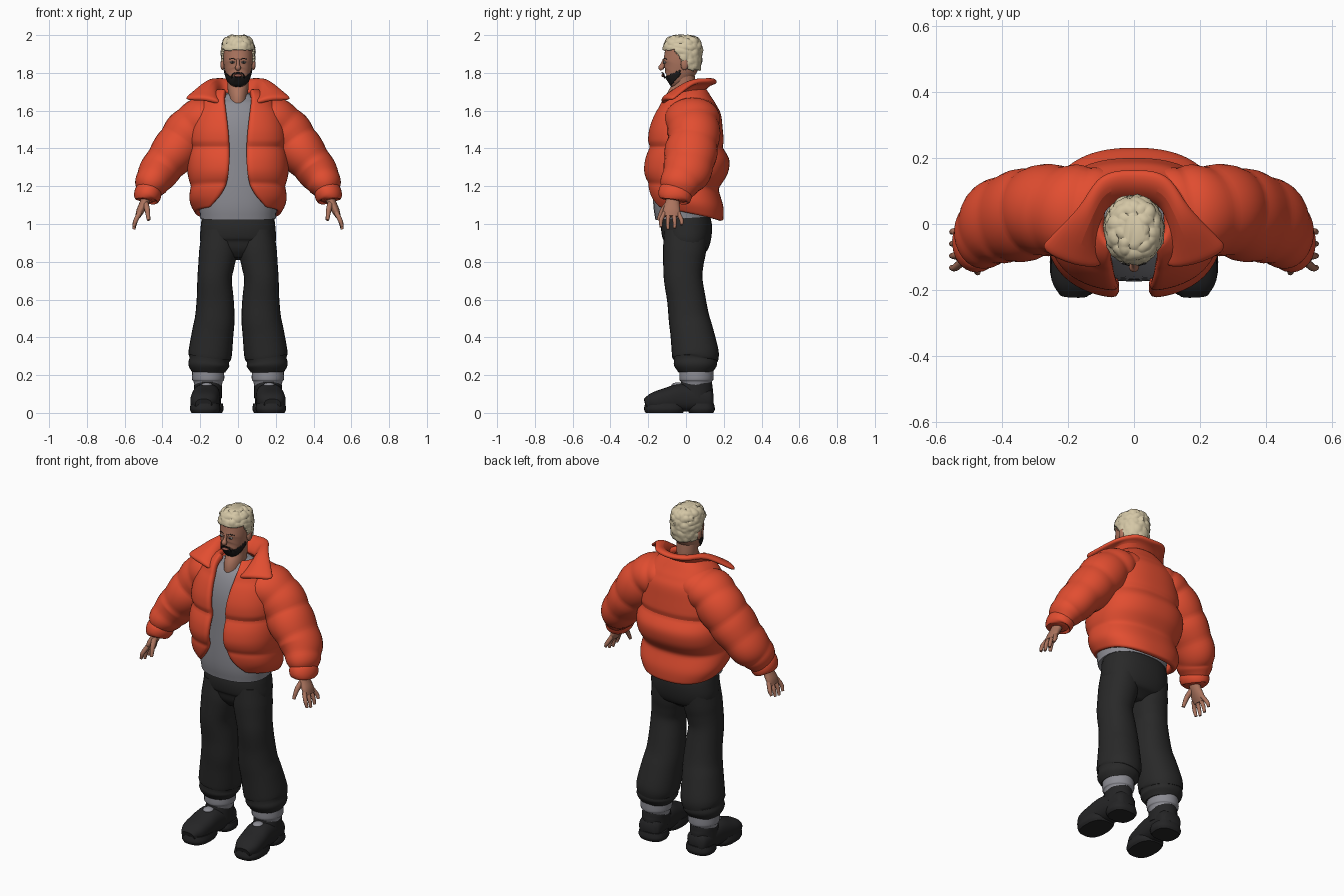
import bpy, bmesh, math
from mathutils import Vector, noise

cube = bpy.data.objects.get("Cube")
if cube:
    bpy.data.objects.remove(cube, do_unlink=True)


def material(name, *rgb):
    m = bpy.data.materials.new(name)
    m.use_nodes = True
    m.diffuse_color = (*rgb, 1)
    m.node_tree.nodes["Principled BSDF"].inputs["Base Color"].default_value = (*rgb, 1)
    return m


RED = material("orange red", .76, .075, .03)
GREY = material("cool grey", .26, .26, .29)
BLACK = material("charcoal cloth", .022, .022, .022)
SHOE = material("black leather", .018, .018, .019)
SKIN = material("brown skin", .41, .175, .112)
HAIR = material("pale blond", .66, .57, .38)
BEARD = material("beard black", .012, .011, .011)
LIP = material("dusky pink", .32, .11, .08)
WHITE = material("eye white", .5, .46, .43)


def smooth(points, steps=5):
    """Catmull-Rom curve through points of any dimension."""
    p = [Vector(q) for q in points]
    p = [p[0] * 2 - p[1]] + p + [p[-1] * 2 - p[-2]]
    out = []
    for a, b, c, d in zip(p, p[1:], p[2:], p[3:]):
        for s in range(steps):
            t = s / steps
            out.append((b * 2 + (c - a) * t + (a * 2 - b * 5 + c * 4 - d) * t**2
                        + (b * 3 - a - c * 3 + d) * t**3) / 2)
    return out + [p[-2]]


def spow(v, power):
    return math.copysign(abs(v) ** (2 / power), v)


def finish(bm, name, mat, angle=50):
    mesh = bpy.data.meshes.new(name)
    bm.to_mesh(mesh)
    bm.free()
    obj = bpy.data.objects.new(name, mesh)
    bpy.context.collection.objects.link(obj)
    mesh.materials.append(mat)
    bpy.ops.object.select_all(action="DESELECT")
    obj.select_set(True)
    bpy.context.view_layer.objects.active = obj
    bpy.ops.object.shade_smooth_by_angle(angle=math.radians(angle))
    return obj


def grid(name, rows, mat, closed):
    """Skin rows of points; closed rows are capped at both ends."""
    bm = bmesh.new()
    vs = [[bm.verts.new(p) for p in row] for row in rows]
    n = len(vs[0])
    for r, s in zip(vs, vs[1:]):
        for j in range(n if closed else n - 1):
            k = (j + 1) % n
            bm.faces.new((r[j], s[j], s[k], r[k]))
    if closed:
        bm.faces.new(vs[0])
        bm.faces.new(vs[-1])
        bmesh.ops.recalc_face_normals(bm, faces=bm.faces)
    return finish(bm, name, mat)


def tube(name, points, mat, n=28, power=2, ref=(0, 1, 0), puffs=0, amount=0, steps=5):
    """Loft of (x, y, z, radius across, radius along ref)."""
    path = smooth(points, steps)
    rows, last = [], len(path) - 1
    for i, q in enumerate(path):
        c = q.xyz
        tangent = (path[min(i + 1, last)].xyz - path[max(i - 1, 0)].xyz).normalized()
        u = Vector(ref)
        u = (u - tangent * u.dot(tangent)).normalized()
        v = tangent.cross(u)
        f = 1 + amount * (abs(math.sin(math.pi * puffs * i / last)) - .6)
        angles = [math.tau * k / n for k in range(n)]
        rows.append([c + v * (q[3] * f * spow(math.cos(a), power))
                     + u * (q[4] * f * spow(math.sin(a), power)) for a in angles])
    return grid(name, rows, mat, True)


def ball(name, loc, scale, mat):
    bm = bmesh.new()
    bmesh.ops.create_uvsphere(bm, u_segments=20, v_segments=12, radius=1)
    bmesh.ops.scale(bm, vec=scale, verts=bm.verts)
    bmesh.ops.translate(bm, vec=loc, verts=bm.verts)
    return finish(bm, name, mat)


def thicken(obj, thickness, offset, levels):
    m = obj.modifiers.new("padding", "SOLIDIFY")
    m.thickness, m.offset = thickness, offset
    if levels:
        s = obj.modifiers.new("rounding", "SUBSURF")
        s.levels = s.render_levels = levels


def shell(source, name, keep, thickness, mat, tufts=0):
    """Thick layer over the faces of a part chosen by a rule."""
    bm = bmesh.new()
    bm.from_mesh(source.data)
    drop = [f for f in bm.faces if not keep(f.calc_center_median())]
    bmesh.ops.delete(bm, geom=drop, context="FACES")
    for v in bm.verts:
        v.co += v.normal * tufts * noise.noise(v.co * 55)
    thicken(finish(bm, name, mat), thickness, 1, 0)


# Head, hair and beard
head = tube("head", [(0, -.09, 1.752, .028, .032), (0, -.074, 1.763, .05, .052),
                     (0, -.05, 1.792, .064, .075), (0, -.028, 1.84, .075, .094),
                     (0, -.02, 1.9, .078, .093), (0, -.018, 1.945, .074, .09),
                     (0, -.018, 1.975, .06, .074), (0, -.018, 1.988, .03, .04)],
            SKIN, n=64, power=2.2, steps=9)
tube("neck", [(0, -.02, 1.6, .05, .08), (0, -.028, 1.66, .05, .08), (0, -.012, 1.73, .056, .062),
              (0, -.015, 1.8, .058, .06)], SKIN)


def hairline(c):
    return c.z > 1.922 - .105 * min(max((c.y + .06) / .07, 0), 1)


def jawline(c):
    return c.y < -.03 and 1.735 + 1.1 * (c.y + .08) < c.z < 1.771 + .5 * max(0, c.y + .12)


shell(head, "hair", hairline, .012, HAIR, tufts=.008)
shell(head, "beard", jawline, .005, BEARD)
tube("moustache", [(-.034, -.113, 1.772, .003, .004), (-.027, -.119, 1.794, .003, .004),
                   (0, -.126, 1.801, .003, .004), (.027, -.119, 1.794, .003, .004),
                   (.034, -.113, 1.772, .003, .004)], BEARD, n=10)
ball("lips", (0, -.123, 1.786), (.021, .007, .008), LIP)
tube("nose", [(0, -.114, 1.873, .007, .008), (0, -.124, 1.845, .009, .011),
              (0, -.13, 1.828, .015, .016), (0, -.126, 1.816, .011, .01)], SKIN, n=16)

# Shirt and hips
tube("shirt", [(0, -.002, 1.69, .07, .068), (0, 0, 1.63, .14, .108), (0, -.02, 1.5, .19, .14),
               (0, -.02, 1.3, .2, .152), (0, -.02, 1.12, .206, .154),
               (0, -.015, 1.03, .2, .147)], GREY, power=2.3)
tube("trouser_hips", [(0, 0, 1.05, .19, .125), (0, .003, .98, .198, .135),
                      (0, .004, .91, .2, .125), (0, -.005, .86, .17, .1),
                      (0, -.01, .815, .05, .055)], BLACK, power=2.3)

# Jacket body: open quilted shell; rows hold height, half width, front, back, half opening
rows = []
for z, w, front, back, gap in smooth([
        (1.72, .1, -.08, .1, .07), (1.67, .17, -.125, .135, .074), (1.6, .225, -.165, .182, .064),
        (1.5, .25, -.195, .19, .052), (1.41, .255, -.2, .198, .046),
        (1.34, .262, -.215, .224, .046), (1.27, .262, -.22, .215, .05),
        (1.2, .255, -.21, .178, .06), (1.12, .25, -.19, .192, .095),
        (1.055, .218, -.168, .192, .15)], 4):
    seam = abs(math.sin(math.pi * (z - 1.2) / (.21 if z < 1.41 else .42)))
    puff = .014 * seam ** .6 - .007
    w, front, back = w + puff, front - puff, back + puff
    start = math.asin((gap / w) ** 1.2)
    row = []
    for k in range(49):
        t = start + (math.tau - 2 * start) * k / 48
        y = (front + back) / 2 - (back - front) / 2 * spow(math.cos(t), 2.4)
        drop = .2 * y * max(0, 1.3 - z) / .24
        row.append((w * spow(math.sin(t), 2.4), y, z - drop))
    rows.append(row)
thicken(grid("jacket_body", rows, RED, False), .035, -1, 1)

# Wide turned-out collar: neck edge, fold and outer edge, mirrored across the middle
edges = [[(0, .07, 1.69), (.08, .05, 1.69), (.11, -.03, 1.68), (.09, -.13, 1.635)],
         [(0, .115, 1.75), (.09, .095, 1.757), (.14, 0, 1.748), (.18, -.13, 1.665)],
         [(0, .165, 1.755), (.1, .145, 1.76), (.175, .045, 1.745), (.295, -.075, 1.655)]]
rows = []
for half in edges:
    mirrored = [(-x, y, z) for x, y, z in half[:0:-1]]
    rows.append(smooth(mirrored + half, 4))
thicken(grid("collar", rows, RED, False), .032, 0, 2)

for side, label in ((1, "left_"), (-1, "right_")):
    def limb(name, points, mat, **options):
        return tube(label + name, [(side * p[0], *p[1:]) for p in points], mat, **options)

    def bead(name, loc, scale, mat):
        return ball(label + name, (side * loc[0], *loc[1:]), scale, mat)

    # Face details
    bead("ear", (.081, -.008, 1.845), (.012, .02, .031), SKIN)
    bead("eye", (.03, -.113, 1.856), (.013, .008, .006), WHITE)
    bead("iris", (.03, -.119, 1.856), (.006, .004, .006), BEARD)
    limb("brow", [(.014, -.116, 1.872, .002, .003), (.031, -.111, 1.876, .003, .003),
                  (.047, -.1, 1.872, .002, .003)], BEARD, n=8)

    # Sleeve with quilted puffs, and cuff
    limb("sleeve", [(.06, .025, 1.6, .07, .125), (.13, .03, 1.575, .105, .143),
                    (.2, .035, 1.54, .125, .142), (.27, .042, 1.47, .13, .136),
                    (.335, .027, 1.385, .122, .138), (.41, .008, 1.29, .107, .13),
                    (.455, -.03, 1.22, .092, .108), (.478, -.05, 1.165, .065, .085)],
         RED, puffs=6, amount=.06, steps=8)
    limb("cuff", [(.462, -.045, 1.195, .06, .08), (.475, -.055, 1.165, .072, .09),
                  (.488, -.065, 1.135, .066, .084), (.49, -.067, 1.125, .045, .06)], RED)

    # Hand
    limb("palm", [(.48, -.065, 1.16, .026, .034), (.497, -.072, 1.11, .024, .038),
                  (.517, -.076, 1.07, .021, .046), (.53, -.078, 1.04, .014, .042)], SKIN, n=18)
    for finger, reach in zip(("index", "middle", "ring", "little"), (.012, 0, .006, .024)):
        y = -.114 + .024 * ("index", "middle", "ring", "little").index(finger)
        tip = y + (y + .078) * .5
        limb(finger + "_finger", [(.52, y, 1.06, .013, .012), (.541, tip, 1.02, .012, .011),
                                  (.552, tip, .972 + reach, .008, .008)], SKIN, n=12)
    limb("thumb", [(.49, -.09, 1.11, .016, .018), (.48, -.124, 1.072, .014, .014),
                   (.473, -.147, 1.02, .009, .009)], SKIN, n=12)

    # Trouser leg, gathered at the ankle, and sock
    limb("trouser_leg", [(.1, 0, .96, .09, .115), (.105, -.008, .86, .1, .114),
                         (.114, -.014, .79, .096, .107), (.124, -.015, .71, .091, .102),
                         (.121, .002, .6, .098, .102), (.123, .016, .5, .105, .108),
                         (.134, .032, .42, .11, .115), (.148, .05, .31, .115, .124),
                         (.152, .05, .28, .106, .115), (.155, .05, .25, .108, .113),
                         (.156, .05, .215, .088, .09)], BLACK, power=2.2)
    limb("sock", [(.158, .055, .13, .07, .075), (.158, .055, .165, .077, .082),
                  (.158, .055, .178, .085, .09), (.158, .055, .23, .084, .09)], GREY)

    # Chunky shoe: upper, ankle collar, two sole lobes and vamp patch
    limb("shoe_upper", [(.155, .142, .07, .045, .04), (.157, .12, .07, .066, .058),
                        (.162, .05, .075, .072, .068), (.168, -.03, .08, .074, .074),
                        (.174, -.1, .07, .076, .063), (.18, -.17, .058, .07, .05),
                        (.182, -.214, .045, .043, .03)], SHOE, power=2.5, ref=(0, 0, 1))
    limb("shoe_collar", [(.16, .05, .08, .074, .09), (.159, .055, .135, .073, .088),
                         (.158, .06, .162, .072, .08), (.158, .06, .168, .062, .07)], SHOE)
    for part, x, y, length in (("heel", .157, .08, .073), ("toe", .174, -.115, .107)):
        limb(part + "_sole", [(x, y, 0, .072, length - .008), (x, y, .02, .081, length),
                              (x, y, .05, .076, length - .005)], SHOE, power=2.6)
    bead("shoe_patch", (.165, -.045, .147), (.03, .032, .014), GREY)
